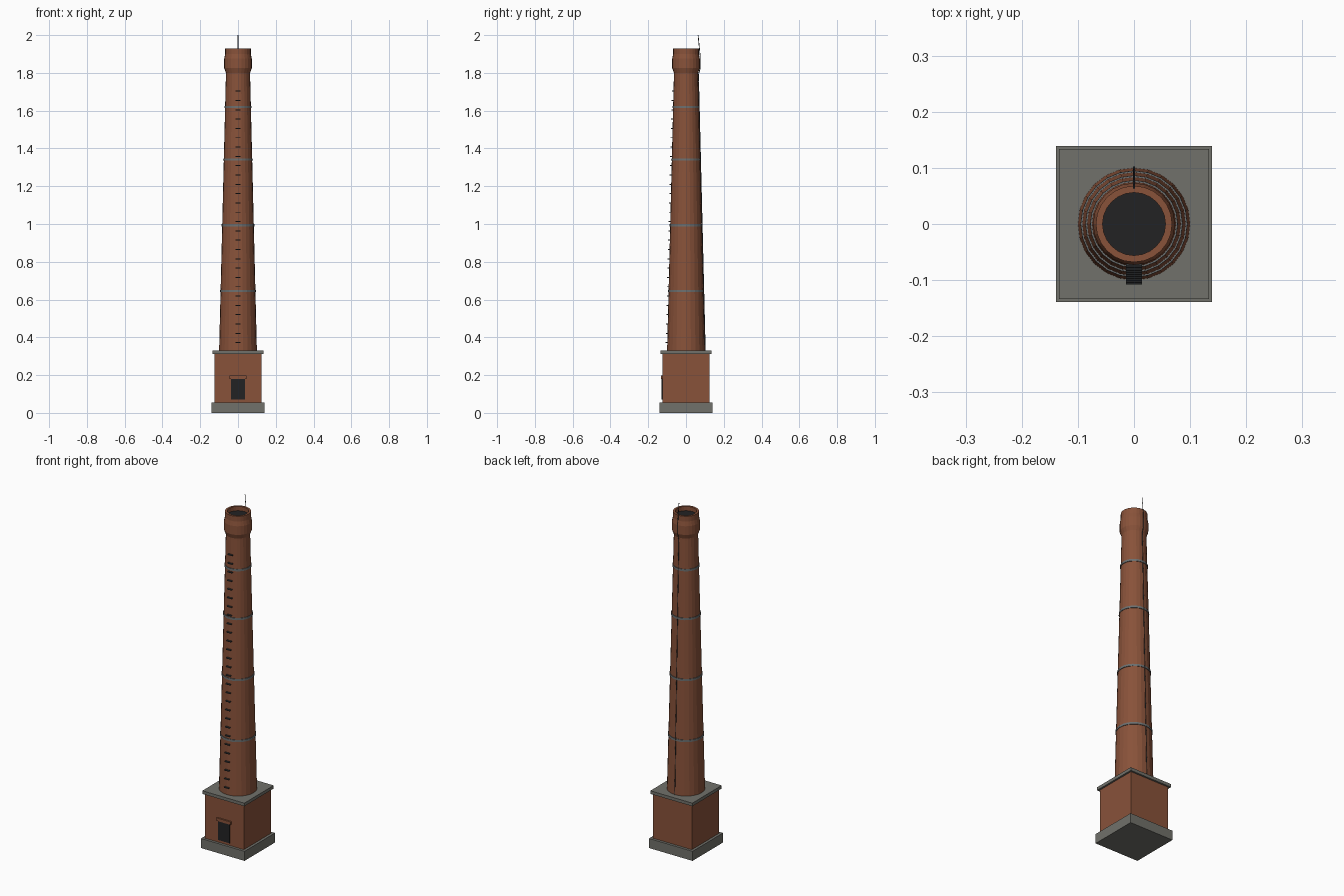
import bpy, math
from mathutils import Vector

if "Cube" in bpy.data.objects:
    bpy.data.objects.remove(bpy.data.objects["Cube"])

SIDES = 24


def material(name, rgb):
    m = bpy.data.materials.new(name)
    m.diffuse_color = (*rgb, 1)
    m.use_nodes = True
    m.node_tree.nodes["Principled BSDF"].inputs["Base Color"].default_value = m.diffuse_color
    return m


BRICK = material("brick red", (0.25, 0.085, 0.042))
STONE = material("stone grey", (0.165, 0.165, 0.145))
STEEL = material("band grey", (0.15, 0.16, 0.16))
IRON = material("dark iron", (0.035, 0.038, 0.04))
SOOT = material("soot black", (0.016, 0.016, 0.017))


def add_mesh(name, verts, faces, mat):
    me = bpy.data.meshes.new(name)
    me.from_pydata(verts, [], faces)
    me.materials.append(mat)
    ob = bpy.data.objects.new(name, me)
    bpy.context.collection.objects.link(ob)
    return ob


def box(name, x, y, z, mat):
    """Box from (min, max) pairs."""
    verts = [(a, b, c) for a in x for b in y for c in z]
    faces = [(0, 1, 3, 2), (4, 6, 7, 5), (0, 4, 5, 1),
             (2, 3, 7, 6), (0, 2, 6, 4), (1, 5, 7, 3)]
    return add_mesh(name, verts, faces, mat)


def lathe(name, profile, mat, closed=False):
    """Turn (radius, z) points, listed bottom to top, around the z axis."""
    n = len(profile)
    verts = [(r * math.cos(math.tau * i / SIDES), r * math.sin(math.tau * i / SIDES), z)
             for i in range(SIDES) for r, z in profile]
    faces = []
    for i in range(SIDES):
        a, b = i * n, (i + 1) % SIDES * n
        for j in range(n if closed else n - 1):
            k = (j + 1) % n
            faces.append((a + j, b + j, b + k, a + k))
    return add_mesh(name, verts, faces, mat)


def rod(name, points, radius, mat):
    cu = bpy.data.curves.new(name, "CURVE")
    cu.dimensions = "3D"
    cu.bevel_depth = radius
    cu.bevel_resolution = 0
    cu.use_fill_caps = True
    sp = cu.splines.new("POLY")
    sp.points.add(len(points) - 1)
    for p, co in zip(sp.points, points):
        p.co = (*co, 1)
    cu.materials.append(mat)
    ob = bpy.data.objects.new(name, cu)
    bpy.context.collection.objects.link(ob)
    return ob


def square(name, half, z0, z1, mat):
    return box(name, (-half, half), (-half, half), (z0, z1), mat)


def shaft_radius(z):
    return 0.1 + (0.064 - 0.1) * (z - 0.33) / (1.79 - 0.33)


# Square base
square("plinth", 0.139, 0, 0.055, STONE)
square("base_block", 0.124, 0.055, 0.312, BRICK)
square("base_cap", 0.134, 0.312, 0.33, STONE)

# Door and lintel
box("door", (-0.037, 0.037), (-0.129, -0.12), (0.07, 0.18), SOOT)
box("door_lintel", (-0.045, 0.045), (-0.133, -0.12), (0.18, 0.197), BRICK)

# Tapered shaft with flared head and open mouth
lathe("shaft", [(0.1, 0.33), (0.064, 1.79), (0.064, 1.80), (0.073, 1.825),
                (0.073, 1.875), (0.068, 1.9), (0.068, 1.93),
                (0.056, 1.93), (0.056, 1.9)], BRICK)
lathe("flue_opening", [(0.0566, 1.905), (0.0001, 1.905)], SOOT)

# Reinforcing bands
for i, z in enumerate((0.645, 0.993, 1.341, 1.62)):
    r0, r1 = shaft_radius(z - 0.006), shaft_radius(z + 0.006)
    lathe(f"band_{i + 1}", [(r0 - 0.004, z - 0.006), (r0 + 0.003, z - 0.006),
                            (r1 + 0.003, z + 0.006), (r1 - 0.004, z + 0.006)],
          STEEL, closed=True)

# Climbing rungs up the front
for i in range(28):
    z = 0.372 + i * 0.0493
    r = shaft_radius(z)
    box(f"rung_{i + 1}", (-0.014, 0.014), (-r - 0.009, -r + 0.004),
        (z - 0.0025, z + 0.0025), IRON)

# Lightning conductor up the back
rod("lightning_conductor",
    [(0, shaft_radius(0.33) + 0.002, 0.33), (0, shaft_radius(1.79) + 0.002, 1.79),
     (0, 0.075, 1.825), (0, 0.075, 1.89), (0, 0.064, 2.0)], 0.002, IRON)
